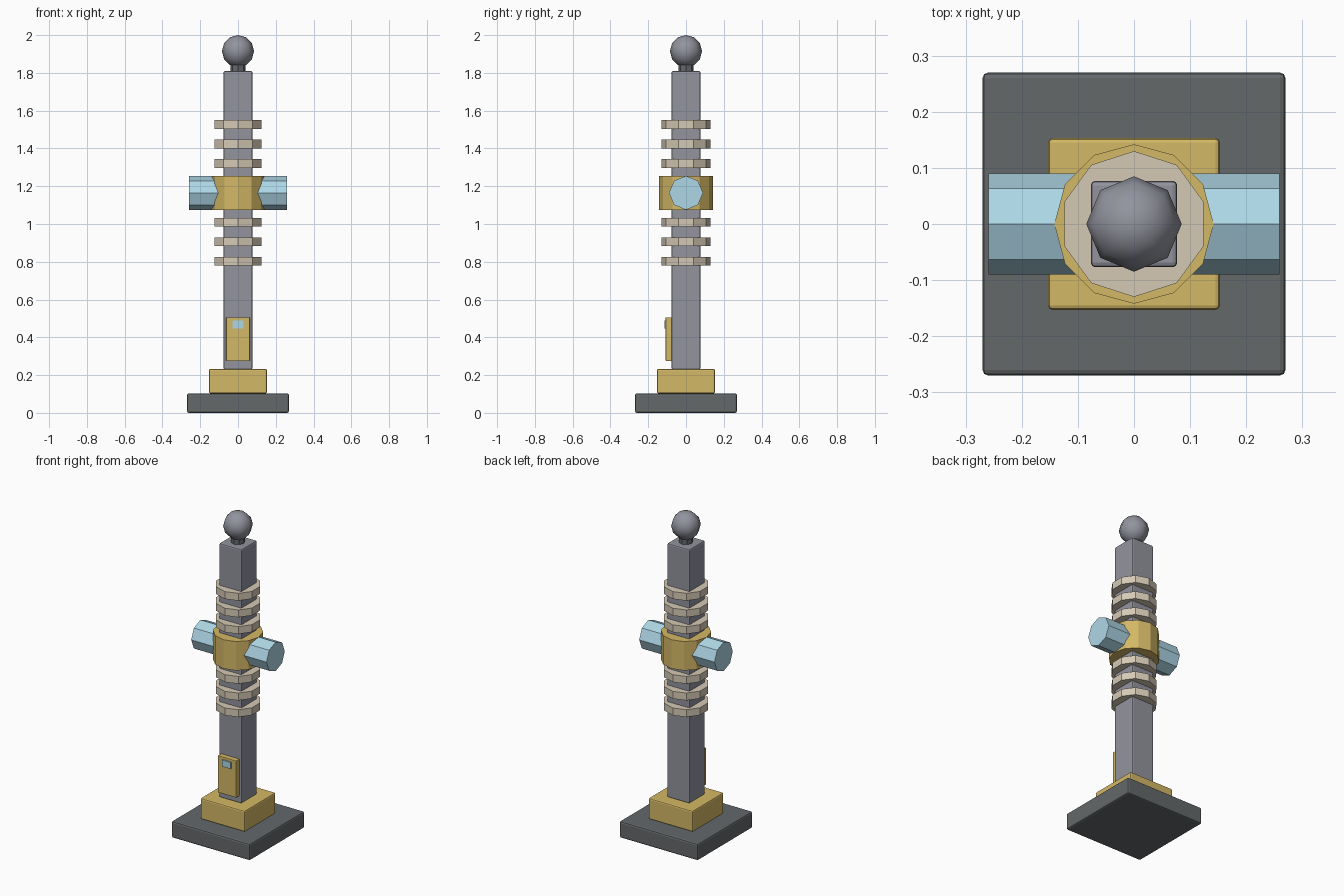
import bpy, math

if "Cube" in bpy.data.objects:
    bpy.data.objects.remove(bpy.data.objects["Cube"])


def material(name, rgb):
    m = bpy.data.materials.new(name)
    m.diffuse_color = [(c / 255 / 12.92 if c < 11 else ((c / 255 + 0.055) / 1.055) ** 2.4) for c in rgb] + [1]
    m.use_nodes = True
    m.node_tree.nodes["Principled BSDF"].inputs["Base Color"].default_value = m.diffuse_color
    return m


DARK = material("dark grey", (100, 104, 106))
STEEL = material("steel grey", (146, 148, 158))
GOLD = material("mustard", (212, 184, 102))
BLUE = material("pale blue", (174, 215, 230))
CREAM = material("cream", (213, 201, 180))


def finish(name, mat, bevel=0):
    o = bpy.context.object
    o.name = name
    o.data.materials.append(mat)
    if bevel:
        b = o.modifiers.new("bevel", 'BEVEL')
        b.width, b.segments = bevel, 2
    return o


def box(name, mat, x, y, z, bevel=0):
    """Box from (min, max) ranges."""
    r = (x, y, z)
    bpy.ops.mesh.primitive_cube_add(size=1, location=[(a + b) / 2 for a, b in r])
    bpy.context.object.scale = [b - a for a, b in r]
    bpy.ops.object.transform_apply(location=False, rotation=False, scale=True)
    return finish(name, mat, bevel)


def prism(name, mat, sides, radius, depth, z, rot=(0, 0, 0)):
    bpy.ops.mesh.primitive_cylinder_add(vertices=sides, radius=radius, depth=depth,
                                        location=(0, 0, z), rotation=rot)
    return finish(name, mat)


# stepped base and square column
box("base_plate", DARK, (-.27, .27), (-.27, .27), (0, .103), .01)
box("plinth", GOLD, (-.153, .153), (-.153, .153), (.103, .233), .008)
box("column", STEEL, (-.077, .077), (-.077, .077), (.23, 1.81), .008)

# insulator rings above and below the collar
MID = 1.165
for side in (-1, 1):
    for i in range(3):
        prism("ring", CREAM, 10, .13, .046, MID + side * (.155 + .1035 * i))

# collar with a cross bar through it
prism("collar", GOLD, 12, .142, .18, MID)
prism("cross_bar", BLUE, 8, .09, .518, MID, (0, math.pi / 2, 0))

# neck and ball finial
prism("neck", DARK, 8, .04, .06, 1.83)
bpy.ops.mesh.primitive_uv_sphere_add(segments=8, ring_count=6, radius=.085, location=(0, 0, 1.915))
bpy.ops.object.shade_smooth()
finish("ball", STEEL)

# control box with a small screen
box("control_box", GOLD, (-.063, .063), (-.108, -.07), (.275, .505), .003)
box("screen", BLUE, (-.03, .03), (-.115, -.107), (.448, .489))
